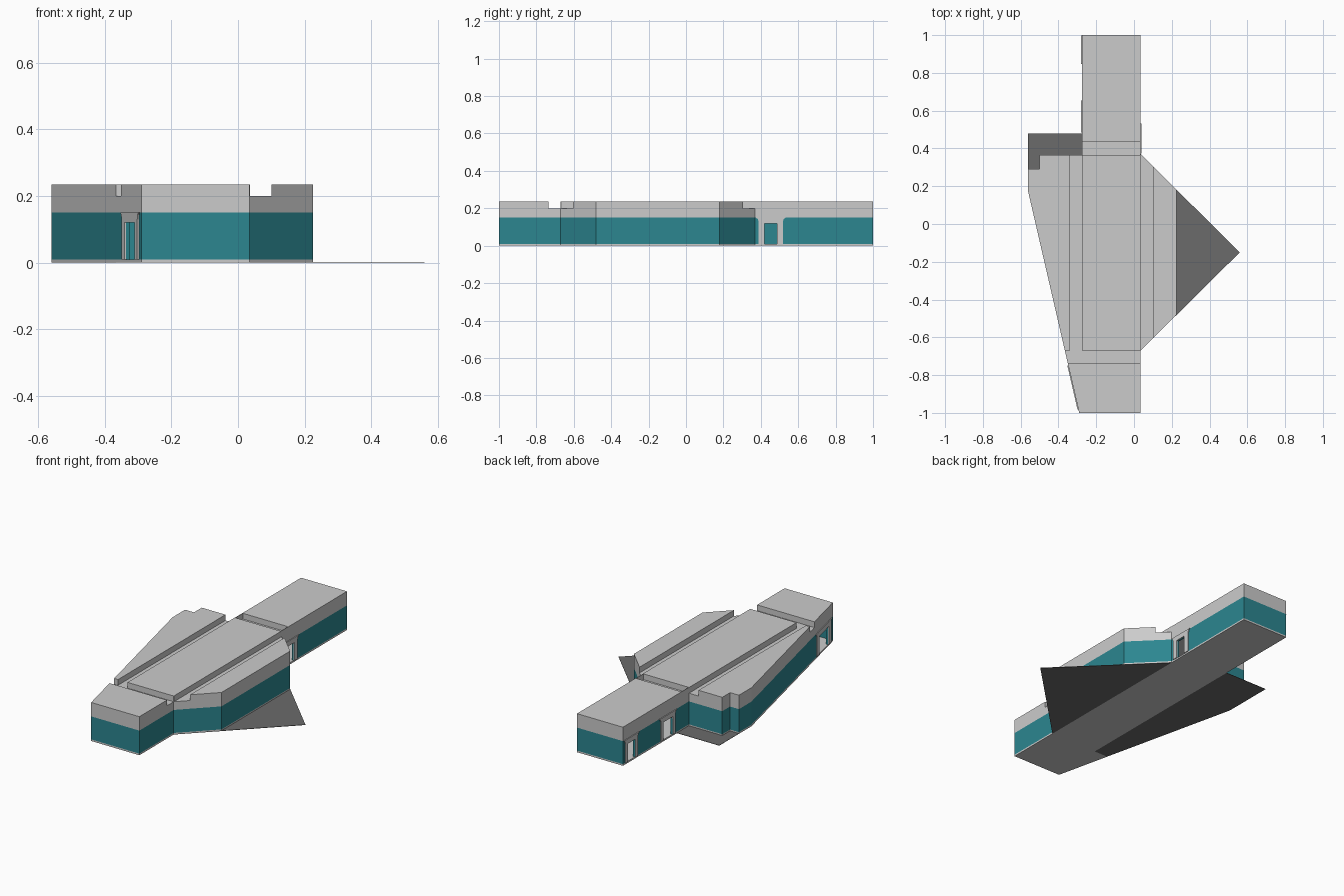
import bpy
import bmesh
from math import atan2, pi
from mathutils import Matrix, Vector

cube = bpy.data.objects.get("Cube")
if cube:
    bpy.data.objects.remove(cube, do_unlink=True)


def material(name, rgb):
    m = bpy.data.materials.new(name)
    m.use_nodes = True
    m.diffuse_color = (*rgb, 1)
    m.node_tree.nodes["Principled BSDF"].inputs["Base Color"].default_value = (*rgb, 1)
    return m


GREY = material("light grey", (0.6, 0.6, 0.6))
TEAL = material("teal", (0.025, 0.24, 0.28))
DARK = material("dark grey", (0.145, 0.145, 0.145))


def prism(name, outline, low, high, mat, matrix=Matrix()):
    """Extrude a flat outline from height low to height high."""
    bm = bmesh.new()
    base = bm.faces.new([bm.verts.new((x, y, low)) for x, y in outline])
    top = bmesh.ops.extrude_face_region(bm, geom=[base])["geom"]
    bmesh.ops.translate(bm, vec=(0, 0, high - low),
                        verts=[v for v in top if isinstance(v, bmesh.types.BMVert)])
    bmesh.ops.recalc_face_normals(bm, faces=bm.faces)
    bm.transform(matrix)
    me = bpy.data.meshes.new(name)
    bm.to_mesh(me)
    bm.free()
    me.materials.append(mat)
    ob = bpy.data.objects.new(name, me)
    bpy.context.collection.objects.link(ob)
    return ob


def box(name, x0, x1, y0, y1, z0, z1, matrix=Matrix()):
    return prism(name, [(x0, y0), (x1, y0), (x1, y1), (x0, y1)], z0, z1, GREY, matrix)


def inset(outline, d):
    """Move every edge of a counter-clockwise outline inwards by d."""
    pts = [Vector(p) for p in outline]
    result = []
    for i, p in enumerate(pts):
        a = (p - pts[i - 1]).normalized()
        b = (pts[(i + 1) % len(pts)] - p).normalized()
        na, nb = Vector((-a.y, a.x)), Vector((-b.y, b.x))
        result.append(p + (na + nb) * d / (1 + na.dot(nb)))
    return result


def cut(target, cutter):
    cutter.hide_render = True
    mod = target.modifiers.new("cut", "BOOLEAN")
    mod.operation = "DIFFERENCE"
    mod.solver = "EXACT"
    mod.object = cutter
    bpy.context.view_layer.objects.active = target
    bpy.ops.object.modifier_apply(modifier=mod.name)
    bpy.data.objects.remove(cutter, do_unlink=True)


# Building shell
FOOTPRINT = [(-0.29, -1), (0.035, -1), (0.035, -0.67), (0.225, -0.48), (0.225, 0.18),
             (0.035, 0.37), (0.035, 1), (-0.275, 1), (-0.275, 0.365), (-0.5, 0.365),
             (-0.5, 0.29), (-0.56, 0.29), (-0.56, 0.17)]
building = prism("building", FOOTPRINT, 0.002, 0.235, GREY)
cut(building, prism("interior_cutter", inset(FOOTPRINT, 0.012), 0.01, 0.19, GREY))

# Roof channels
for x0, x1, y0, y1 in [(-0.6, 0.6, -0.735, -0.67), (-0.34, -0.276, -0.69, 0.4),
                       (0.036, 0.1, -0.69, 0.5), (-0.272, 0.032, 0.364, 0.435)]:
    cut(building, box("channel_cutter", x0, x1, y0, y1, 0.2, 0.3))

# Doorways with flared frames: x, y, wall direction, half door, half frame
SLANT = atan2(-1.17, 0.27)
DOORS = [("east_door_frame", 0.035, 0.453, pi / 2, 0.033, 0.065),
         ("rear_west_door_frame", -0.275, 0.922, -pi / 2, 0.038, 0.06),
         ("middle_west_door_frame", -0.275, 0.57, -pi / 2, 0.045, 0.07),
         ("front_west_door_frame", -0.321, -0.865, SLANT, 0.067, 0.105)]
for name, x, y, angle, d, w in DOORS:
    place = Matrix.Translation((x, y, 0)) @ Matrix.Rotation(angle, 4, "Z")
    cut(building, box("door_cutter", -d, d, -0.03, 0.03, 0.01, 0.12, place))
    half = [(d, 0.01), (w, 0.01), (w, 0.13), (w + 0.005, 0.143), (w + 0.015, 0.15)]
    lintel = [(d, 0.12), (-d, 0.12)]
    profile = half + [(-u, z) for u, z in reversed(half)] + lintel[::-1]
    prism(name, profile, -0.001, 0.005, GREY, place @ Matrix.Rotation(pi / 2, 4, "X"))

# Teal lower walls between the floor edge and the upper band
building.data.materials.append(TEAL)
bm = bmesh.new()
bm.from_mesh(building.data)
for z in (0.01, 0.15):
    bmesh.ops.bisect_plane(bm, geom=bm.verts[:] + bm.edges[:] + bm.faces[:],
                           plane_co=(0, 0, z), plane_no=(0, 0, 1))
for f in bm.faces:
    z = f.calc_center_median().z
    f.material_index = 1 if 0.0105 < z < 0.15 else 0
bm.to_mesh(building.data)
bm.free()

# Ground slab and side aprons
prism("floor_slab", [(-0.29, -1), (0.035, -1), (0.035, 1), (-0.275, 1),
                     (-0.275, -0.67), (-0.366, -0.67)], 0, 0.002, GREY)
prism("east_apron", [(0.035, -0.67), (0.56, -0.15), (0.035, 0.37)], 0, 0.002, DARK)
prism("west_apron", [(-0.366, -0.67), (-0.275, -0.67), (-0.275, 0.48),
                     (-0.56, 0.48), (-0.56, 0.17)], 0, 0.002, DARK)
